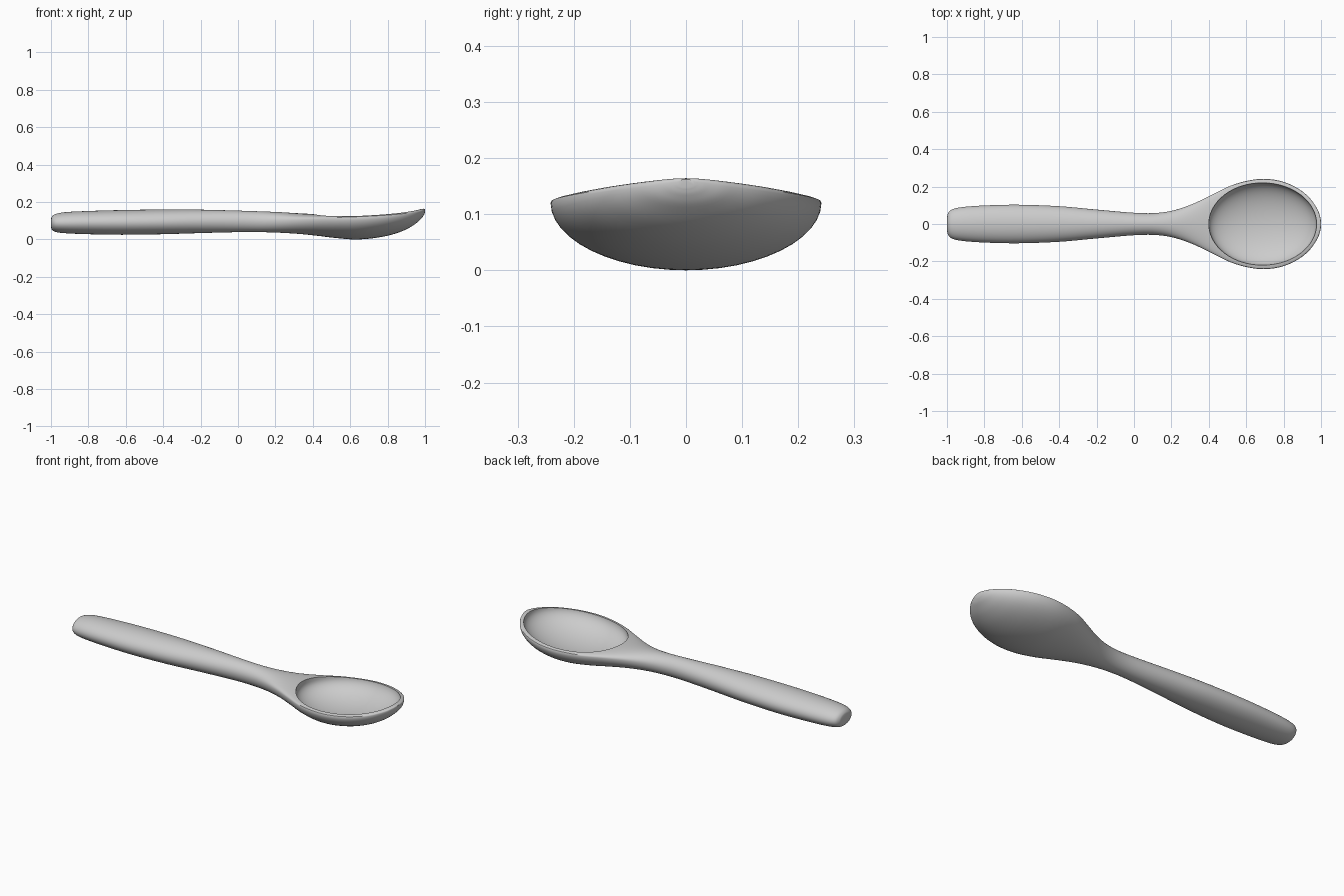
import bpy, bmesh, math
from mathutils import Vector

cube = bpy.data.objects.get("Cube")
if cube:
    bpy.data.objects.remove(cube, do_unlink=True)

grey = bpy.data.materials.new("plain grey")
grey.use_nodes = True
colour = (0.6, 0.6, 0.6, 1)
grey.diffuse_color = colour
grey.node_tree.nodes["Principled BSDF"].inputs["Base Color"].default_value = colour

# Stations along the spoon: x, half width, bottom z, widest z, top z
STATIONS = [
    (-1.0, 0.03, 0.07, 0.088, 0.105),
    (-0.995, 0.055, 0.053, 0.088, 0.122),
    (-0.975, 0.077, 0.04, 0.088, 0.136),
    (-0.92, 0.09, 0.033, 0.088, 0.146),
    (-0.8, 0.099, 0.028, 0.09, 0.152),
    (-0.62, 0.103, 0.025, 0.091, 0.157),
    (-0.4, 0.095, 0.028, 0.094, 0.16),
    (-0.2, 0.077, 0.034, 0.098, 0.159),
    (0.0, 0.06, 0.039, 0.099, 0.154),
    (0.12, 0.059, 0.039, 0.098, 0.15),
    (0.22, 0.075, 0.036, 0.1, 0.146),
    (0.32, 0.11, 0.03, 0.104, 0.14),
    (0.42, 0.158, 0.02, 0.109, 0.135),
    (0.52, 0.206, 0.008, 0.113, 0.132),
    (0.62, 0.234, 0.0, 0.117, 0.132),
    (0.71, 0.241, 0.005, 0.121, 0.136),
    (0.80, 0.225, 0.02, 0.126, 0.143),
    (0.88, 0.188, 0.045, 0.133, 0.151),
    (0.94, 0.138, 0.077, 0.141, 0.158),
    (0.98, 0.08, 0.112, 0.148, 0.163),
    (0.995, 0.04, 0.133, 0.152, 0.164),
    (1.0, 0.015, 0.147, 0.154, 0.162),
]
SIDES, STEPS = 48, 5


def smooth_path(points, steps):
    """Catmull-Rom interpolation of tuples."""
    pts = [Vector(p) for p in points]
    pts = [2 * pts[0] - pts[1]] + pts + [2 * pts[-1] - pts[-2]]
    out = []
    for a, b, c, d in zip(pts, pts[1:], pts[2:], pts[3:]):
        for i in range(steps):
            t = i / steps
            out.append(0.5 * (2 * b + (c - a) * t + (2 * a - 5 * b + 4 * c - d) * t * t
                              + (3 * b - a - 3 * c + d) * t ** 3))
    return out + [pts[-2]]


def make_object(name, bm):
    bmesh.ops.recalc_face_normals(bm, faces=bm.faces)
    mesh = bpy.data.meshes.new(name)
    bm.to_mesh(mesh)
    bm.free()
    mesh.materials.append(grey)
    obj = bpy.data.objects.new(name, mesh)
    bpy.context.collection.objects.link(obj)
    return obj


# Spoon body: rounded sections, flatter on top towards the bowl
bm = bmesh.new()
rings = []
for x, w, low, mid, high in smooth_path(STATIONS, STEPS):
    flat = min(max((x - 0.1) / 0.4, 0), 1)
    power = 1 - 0.3 * flat
    ring = []
    for k in range(SIDES):
        a = 2 * math.pi * k / SIDES
        c, s = math.cos(a), math.sin(a)
        z = mid + ((high - mid) * s ** power if s > 0 else (mid - low) * s)
        ring.append(bm.verts.new((x, w * c, z)))
    rings.append(ring)
for r0, r1 in zip(rings, rings[1:]):
    for k in range(SIDES):
        j = (k + 1) % SIDES
        bm.faces.new((r0[k], r0[j], r1[j], r1[k]))
bm.faces.new(rings[0])
bm.faces.new(rings[-1])
spoon = make_object("spoon", bm)

# Bowl cutter: half ellipsoid below the tilted rim, straight walls above it
bm = bmesh.new()
bmesh.ops.create_uvsphere(bm, u_segments=64, v_segments=32, radius=1)
for v in bm.verts:
    x, y, z = v.co
    if z > 0.01:
        r = math.hypot(x, y)
        if r > 0.05:
            x, y = x / r, y / r
        z = 0.3 * z
    else:
        z = 0.108 * z
    v.co = (0.688 + 0.288 * x, 0.221 * y, 0.134 + z + 0.02 * x)
cutter = make_object("bowl_cutter", bm)
cutter.hide_render = True

# Hollow out the bowl
cut = spoon.modifiers.new("hollow", 'BOOLEAN')
cut.operation = 'DIFFERENCE'
cut.solver = 'EXACT'
cut.object = cutter
bpy.ops.object.select_all(action='DESELECT')
spoon.select_set(True)
bpy.context.view_layer.objects.active = spoon
bpy.ops.object.modifier_apply(modifier=cut.name)
bpy.data.objects.remove(cutter, do_unlink=True)
bpy.ops.object.shade_smooth_by_angle(angle=math.radians(40))
